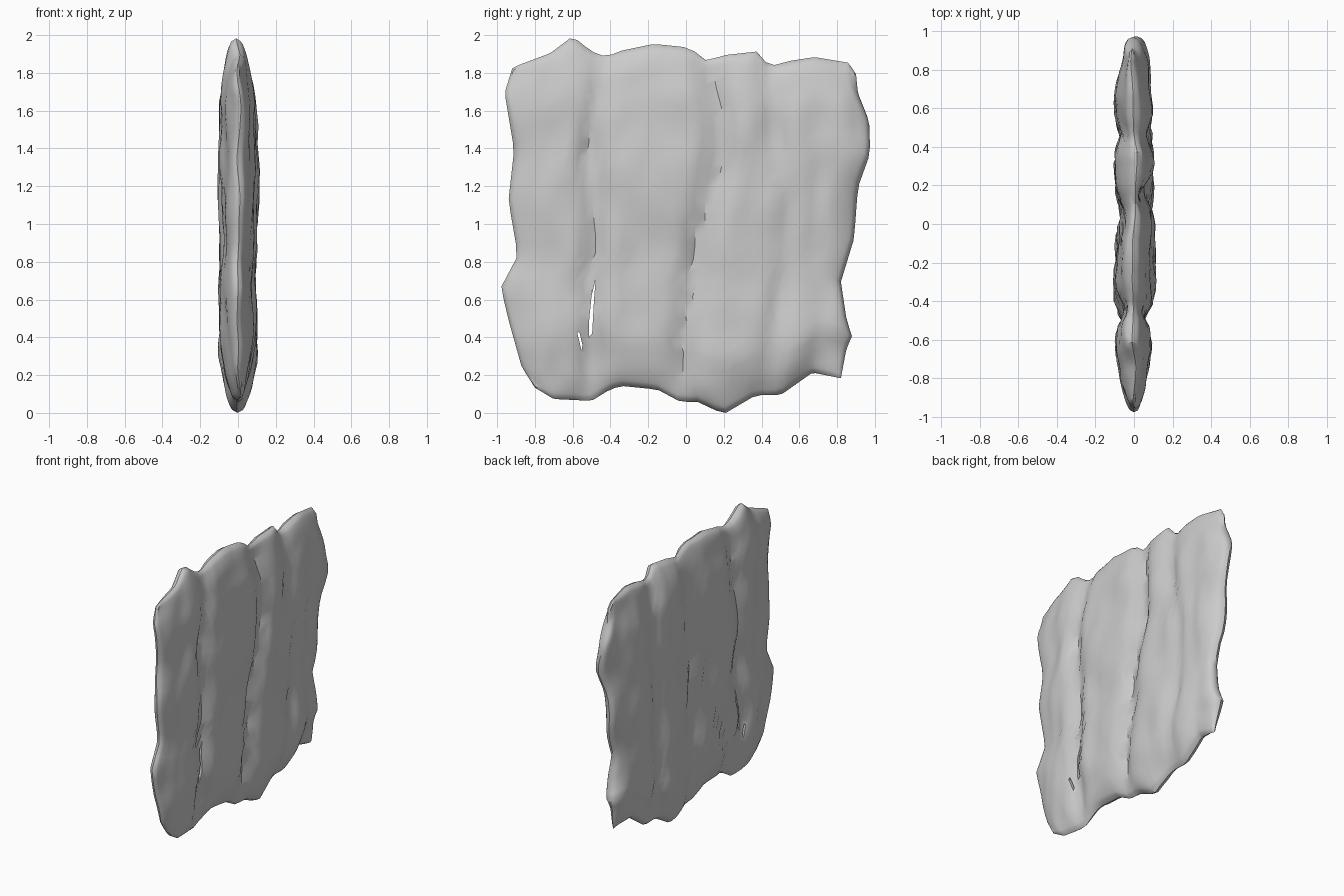
import bpy, bmesh, math
from mathutils import Vector, noise

if "Cube" in bpy.data.objects:
    bpy.data.objects.remove(bpy.data.objects["Cube"])

# Outline curves of the slab: (y, z) along top / bottom, (z, y) along the sides
TOP = [(-.92, 1.83), (-.88, 1.85), (-.72, 1.91), (-.6, 2.0), (-.5, 1.92), (-.42, 1.89), (-.36, 1.92),
       (-.17, 1.96), (.02, 1.94), (.11, 1.87), (.2, 1.9), (.38, 1.92), (.44, 1.84), (.55, 1.87),
       (.68, 1.89), (.86, 1.86), (.90, 1.80)]
BOTTOM = [(-.80, .14), (-.7, .08), (-.5, .07), (-.42, .12), (-.35, .15), (-.15, .13), (-.02, .06),
          (.05, .07), (.2, 0), (.37, .1), (.5, .1), (.67, .22), (.82, .19)]
LEFT = [(.14, -.80), (.25, -.87), (.5, -.94), (.67, -.98), (.84, -.89), (1.13, -.94), (1.4, -.91),
        (1.7, -.96), (1.83, -.92)]
RIGHT = [(.19, .82), (.35, .85), (.41, .88), (.5, .85), (.7, .82), (.93, .89), (1.2, .91),
         (1.38, .975), (1.55, .97), (1.7, .91), (1.8, .90)]

# Vertical grooves per face: (depth, width, [(z, y), ...])
GROOVES = {
    1: [(.045, .06, [(.05, -.5), (.72, -.5), (1.12, -.47), (1.35, -.52), (1.55, -.49), (1.9, -.42)]),
        (.05, .06, [(.05, -.05), (.45, 0), (.65, .04), (.85, .05), (1.1, .12), (1.35, .17),
                    (1.65, .17), (1.9, .11)]),
        (.03, .06, [(.1, .42), (.6, .5), (1.1, .55), (1.5, .46), (1.9, .44)]),
        (.015, .06, [(.2, .75), (1.0, .68), (1.9, .72)])],
    -1: [(.045, .06, [(.05, -.5), (.5, -.54), (.75, -.48), (1.2, -.5), (1.9, -.42)]),
         (.03, .06, [(.3, -.4), (.6, -.3), (.8, -.12), (1.1, -.16), (1.5, -.06), (1.9, 0)]),
         (.035, .06, [(.05, 0), (.7, .02), (1.3, .05), (1.9, .1)]),
         (.035, .06, [(.1, .42), (.8, .42), (1.4, .48), (1.9, .45)])],
}


def interp(pts, t):
    if t <= pts[0][0]:
        return pts[0][1]
    for (a, p), (b, q) in zip(pts, pts[1:]):
        if t <= b:
            return p + (q - p) * (t - a) / (b - a)
    return pts[-1][1]


def along(pts, s):
    t = pts[0][0] + (pts[-1][0] - pts[0][0]) * s
    return t, interp(pts, t)


def outline_point(u, v):
    """Blend the four border curves into one patch."""
    top, bot = Vector(along(TOP, u)), Vector(along(BOTTOM, u))
    lef, rig = Vector(along(LEFT, v)).yx, Vector(along(RIGHT, v)).yx
    c = [Vector(p) for p in ((-.80, .14), (.82, .19), (-.92, 1.83), (.90, 1.80))]
    corners = (1-u)*(1-v)*c[0] + u*(1-v)*c[1] + (1-u)*v*c[2] + u*v*c[3]
    return (1-v)*bot + v*top + (1-u)*lef + u*rig - corners


def half_depth(side, u, v, y, z):
    # the strip left of the first groove is thinner than the rest
    h = interp([(-.7, .082), (-.45, .095), (.6, .095), (.75, .1)], y)
    for depth, width, path in GROOVES[side]:
        h -= depth * math.exp(-((y - interp(path, z)) / width) ** 2)
    h += .024 * noise.noise(Vector((side * 5, y * 4, z * 2)))
    h += .014 * noise.noise(Vector((side * 9, y * 9, z * 5)))
    for d in (min(u, 1 - u), min(v, 1 - v)):
        h *= min(1, d / .15) ** .42
    return max(h, .012)


def spaced(i, n):
    s = i / n
    return s - .7 * math.sin(2 * math.pi * s) / (2 * math.pi)


# Rock slab: two lumpy faces sharing one border
NU, NV = 54, 36
bm = bmesh.new()
grids = {1: {}, -1: {}}
for i in range(NU + 1):
    for j in range(NV + 1):
        u, v = spaced(i, NU), spaced(j, NV)
        y, z = outline_point(u, v)
        wob = .03 * noise.noise(Vector((3, y * 4, z * 4)))
        if i in (0, NU) or j in (0, NV):
            grids[1][i, j] = grids[-1][i, j] = bm.verts.new((wob, y, z))
        else:
            near = max(0, 1 - min(u, 1 - u, v, 1 - v) / .08)
            for side in (1, -1):
                x = side * half_depth(side, u, v, y, z) + wob * near
                grids[side][i, j] = bm.verts.new((x, y, z))
for side, g in grids.items():
    for i in range(NU):
        for j in range(NV):
            quad = [g[i, j], g[i+1, j], g[i+1, j+1], g[i, j+1]]
            bm.faces.new(quad if side > 0 else quad[::-1])
bmesh.ops.recalc_face_normals(bm, faces=bm.faces)
low = min(vert.co.z for vert in bm.verts)
bmesh.ops.translate(bm, vec=(0, 0, -low), verts=bm.verts)
mesh = bpy.data.meshes.new("rock_slab")
bm.to_mesh(mesh)
bm.free()
slab = bpy.data.objects.new("rock_slab", mesh)
bpy.context.collection.objects.link(slab)


# Narrow slits worn through the slab
def cut_slit(points):
    b = bmesh.new()
    face = b.faces.new([b.verts.new((-.3, y, z)) for y, z in points])
    ext = bmesh.ops.extrude_face_region(b, geom=[face])
    bmesh.ops.translate(b, vec=(.6, 0, 0),
                        verts=[e for e in ext["geom"] if isinstance(e, bmesh.types.BMVert)])
    bmesh.ops.recalc_face_normals(b, faces=b.faces)
    m = bpy.data.meshes.new("slit_cutter")
    b.to_mesh(m)
    b.free()
    cutter = bpy.data.objects.new("slit_cutter", m)
    bpy.context.collection.objects.link(cutter)
    cutter.hide_render = True
    mod = slab.modifiers.new("slit", 'BOOLEAN')
    mod.operation, mod.solver, mod.object = 'DIFFERENCE', 'EXACT', cutter
    bpy.context.view_layer.objects.active = slab
    bpy.ops.object.modifier_apply(modifier=mod.name)
    bpy.data.objects.remove(cutter)


cut_slit([(-.515, .40), (-.497, .42), (-.487, .6), (-.478, .71), (-.50, .62), (-.512, .5)])
cut_slit([(-.553, .33), (-.548, .36), (-.565, .43), (-.575, .42)])

slab.select_set(True)
bpy.context.view_layer.objects.active = slab
bpy.ops.object.shade_smooth_by_angle(angle=math.radians(40))
